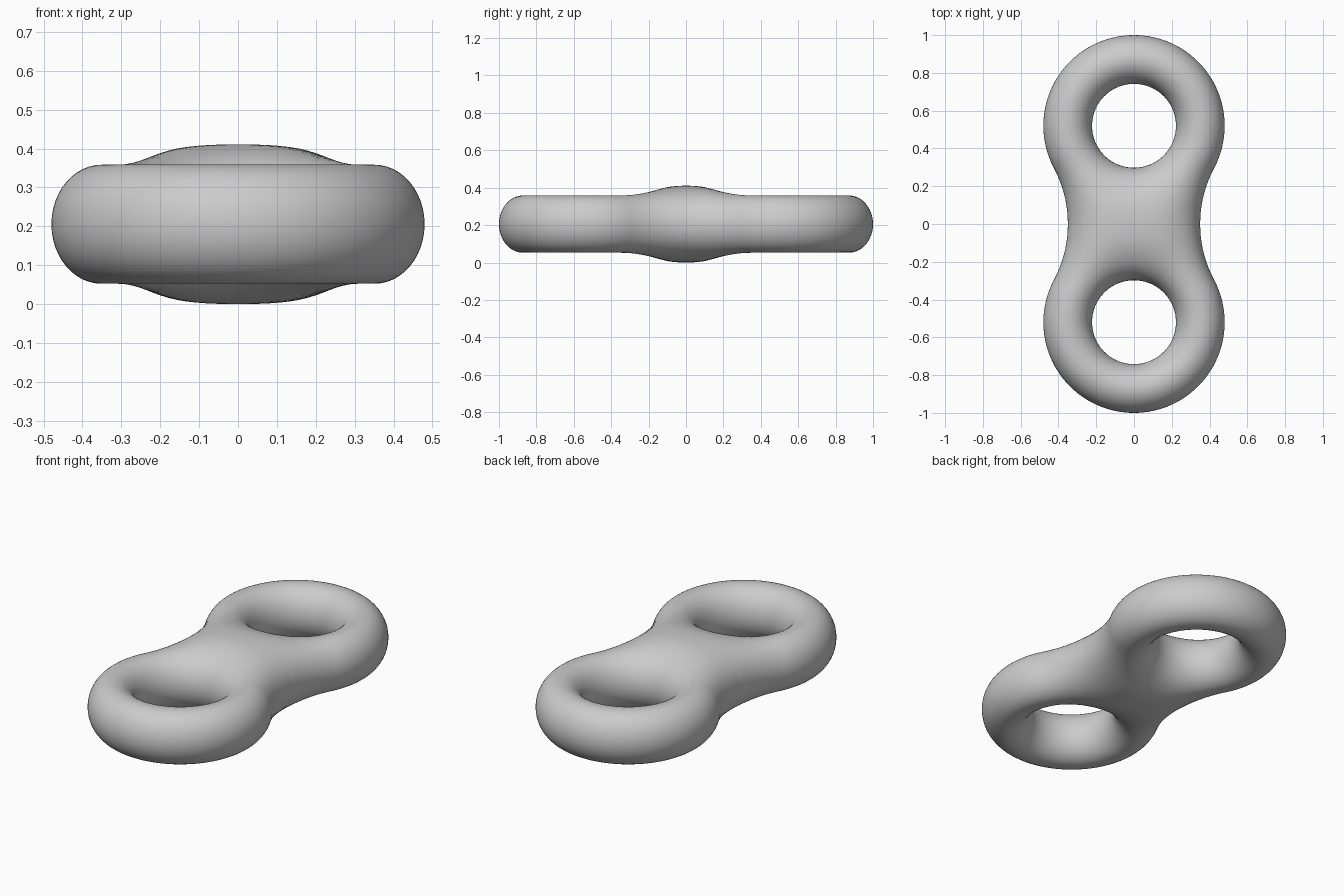
import bpy
import bmesh
from math import pi, sin, cos, sqrt, hypot, atan2

cube = bpy.data.objects.get("Cube")
if cube:
    bpy.data.objects.remove(cube, do_unlink=True)

RING_Y = 0.52      # centre of each ring
HOLE_R = 0.222     # hole radius
OUTER_R = 0.48     # outer radius of a ring
RING_H = 0.153     # half height of a ring
WAIST = 0.35       # half width at the middle
FILLET_R = 0.625   # concave arc that joins the rings
FILLET_X = WAIST + FILLET_R
TUBE = OUTER_R - HOLE_R


def smooth_min(a, b, k):
    if k < 1e-5:
        return min(a, b)
    h = max(k - abs(a - b), 0) / k
    return min(a, b) - h * h * k / 4


def outline_distance(x, y):
    """Distance inside the figure-eight outline, for y >= 0."""
    x = abs(x)
    below = (RING_Y - y) * FILLET_X > x * RING_Y
    if below:
        return hypot(x - FILLET_X, y) - FILLET_R
    return OUTER_R - hypot(x, y - RING_Y)


def half_height(x, y):
    """Rounded ring section that swells where the rings merge."""
    hole = smooth_min(hypot(x, y - RING_Y) - HOLE_R,
                      hypot(x, y + RING_Y) - HOLE_R, 0.25)
    far_side = hypot(abs(x) + FILLET_X, y) - FILLET_R
    blend = 0.35 * max(0, 1 - (y / 0.4) ** 2)
    rim = smooth_min(outline_distance(x, y), far_side, blend)
    p, q = max(hole, 0) / TUBE, max(rim, 0) / TUBE
    return 2 * RING_H * sqrt(p * q / max(p + q, 0.01) ** 1.1)


def reach(angle):
    """Length of a ray from the ring centre to the outline or middle plane."""
    lo, hi = HOLE_R, 1.0
    for _ in range(40):
        mid = (lo + hi) / 2
        x, y = mid * cos(angle), RING_Y + mid * sin(angle)
        if y > 0 and outline_distance(x, y) > 0:
            lo = mid
        else:
            hi = mid
    return lo


# Ray angles: around the free side of the ring, then across the joint
corner = atan2(-RING_Y, WAIST)
sweep = pi - 2 * corner
AROUND, ACROSS, STEPS = 96, 36, 24
angles = [corner + sweep * i / AROUND for i in range(AROUND)]
joint = corner + pi / 2
angles += [1.5 * pi - joint * cos(pi * i / ACROSS) for i in range(ACROSS)]

# Upper quarter of the body
bm = bmesh.new()
rows = []
for n, angle in enumerate(angles):
    end = reach(angle)
    on_outline = n <= AROUND
    row = []
    for j in range(STEPS + 1):
        s = (1 - cos(pi * j / STEPS)) / 2
        d = HOLE_R + (end - HOLE_R) * s
        x, y = d * cos(angle), RING_Y + d * sin(angle)
        if y < 1e-4:
            y = 0
        z = half_height(x, y)
        if j == 0 or (j == STEPS and on_outline):
            z = 0
        row.append(bm.verts.new((x, y, z)))
    rows.append(row)
for a, b in zip(rows, rows[1:] + rows[:1]):
    for j in range(STEPS):
        bm.faces.new((a[j], a[j + 1], b[j + 1], b[j]))

mesh = bpy.data.meshes.new("double_ring_body")
bm.to_mesh(mesh)
bm.free()
mesh.shade_smooth()
body = bpy.data.objects.new("double_ring_body", mesh)
bpy.context.collection.objects.link(body)
body.location.z = half_height(0, 0)

# Mirror front to back and top to bottom
mirror = body.modifiers.new("mirror", 'MIRROR')
mirror.use_axis = (False, True, True)
mirror.use_clip = True
mirror.merge_threshold = 0.0005

# Plain grey
grey = bpy.data.materials.new("light_grey")
grey.use_nodes = True
colour = (0.6, 0.6, 0.6, 1)
grey.diffuse_color = colour
grey.node_tree.nodes["Principled BSDF"].inputs["Base Color"].default_value = colour
mesh.materials.append(grey)
